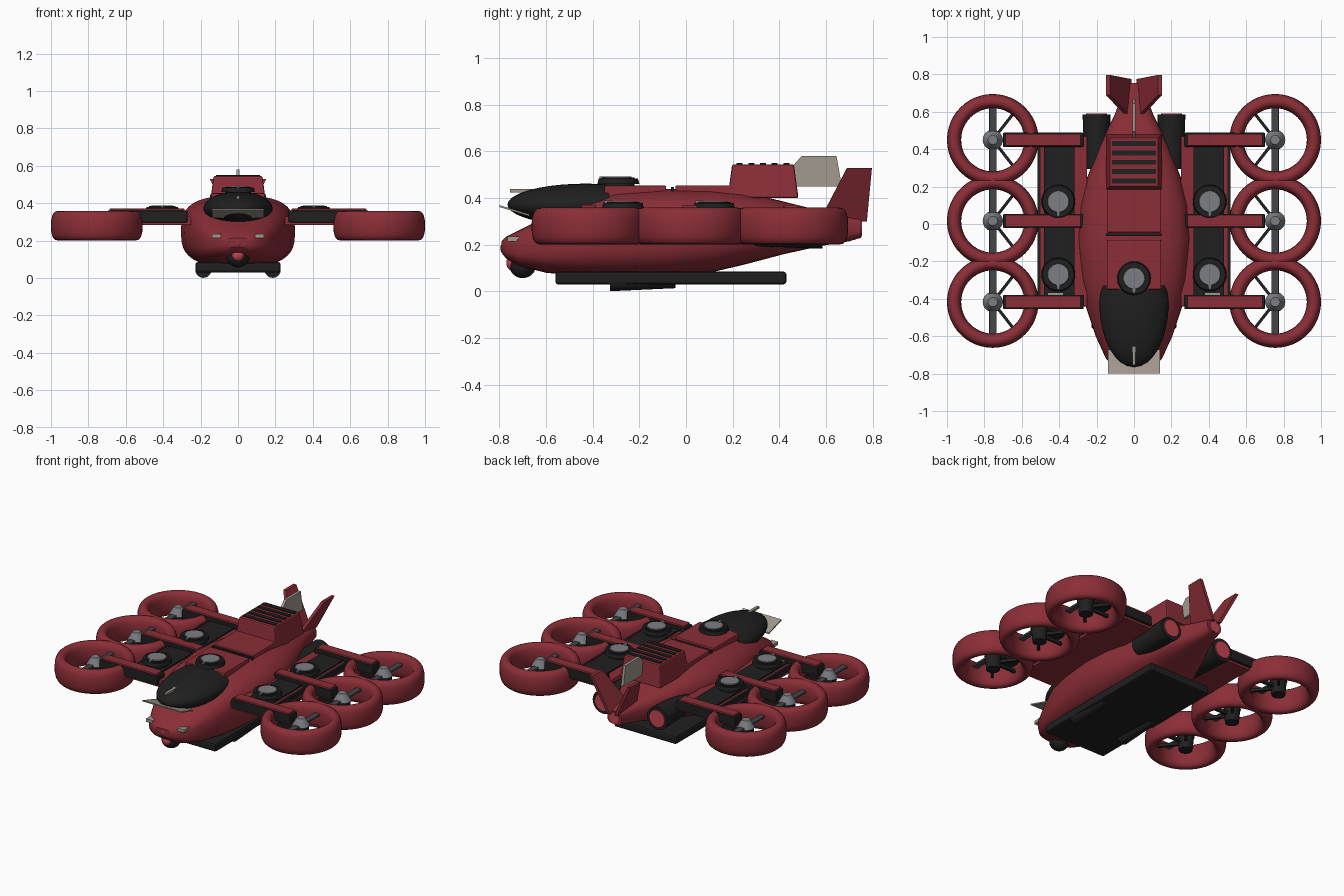
import bpy, bmesh, math
from mathutils import Matrix, Vector

if "Cube" in bpy.data.objects:
    bpy.data.objects.remove(bpy.data.objects["Cube"])


def material(name, rgb):
    m = bpy.data.materials.new(name)
    m.use_nodes = True
    m.diffuse_color = (*rgb, 1)
    bsdf = m.node_tree.nodes["Principled BSDF"]
    bsdf.inputs["Base Color"].default_value = (*rgb, 1)
    bsdf.inputs["Roughness"].default_value = 0.6
    return m


RED = material("deep red", (0.26, 0.027, 0.038))
BRIGHT = material("bright red", (0.55, 0.06, 0.08))
BLACK = material("black", (0.014, 0.014, 0.014))
STEEL = material("steel grey", (0.2, 0.21, 0.23))
DARK = material("dark grey", (0.055, 0.06, 0.065))
BEIGE = material("beige", (0.36, 0.32, 0.27))


def finish(name, bm, mat, smooth=True, bevel=0):
    bmesh.ops.recalc_face_normals(bm, faces=bm.faces)
    me = bpy.data.meshes.new(name)
    bm.to_mesh(me)
    bm.free()
    me.materials.append(mat)
    ob = bpy.data.objects.new(name, me)
    bpy.context.collection.objects.link(ob)
    if bevel:
        mod = ob.modifiers.new("bevel", "BEVEL")
        mod.width, mod.segments = bevel, 2
    if smooth:
        bpy.ops.object.select_all(action="DESELECT")
        ob.select_set(True)
        bpy.context.view_layer.objects.active = ob
        bpy.ops.object.shade_smooth_by_angle(angle=math.radians(35))
    return ob


def box(name, x, y, z, mat, bevel=0, top=1.0):
    """Box from (min, max) ranges; top scales the upper face."""
    bm = bmesh.new()
    bmesh.ops.create_cube(bm, size=1)
    for v in bm.verts:
        k = top if v.co.z > 0 else 1
        v.co = [(a + b) / 2 + c * (b - a) * s
                for (a, b), c, s in zip((x, y, z), v.co, (k, k, 1))]
    return finish(name, bm, mat, False, bevel)


def cyl(name, loc, r1, r2, depth, mat, axis="Z", seg=32):
    bm = bmesh.new()
    bmesh.ops.create_cone(bm, cap_ends=True, segments=seg, radius1=r1, radius2=r2, depth=depth)
    turn = Matrix.Rotation(-math.pi / 2, 4, "X") if axis == "Y" else Matrix()
    bm.transform(Matrix.Translation(loc) @ turn)
    return finish(name, bm, mat)


def ball(name, loc, radii, mat, cut_y=None):
    bm = bmesh.new()
    bmesh.ops.create_uvsphere(bm, u_segments=32, v_segments=20, radius=1)
    bm.transform(Matrix.Translation(loc) @ Matrix.Diagonal((*radii, 1)))
    if cut_y is not None:
        cut = bmesh.ops.bisect_plane(bm, geom=bm.verts[:] + bm.edges[:] + bm.faces[:],
                                     plane_co=(0, cut_y, 0), plane_no=(0, 1, 0), clear_outer=True)
        bmesh.ops.contextual_create(bm, geom=[e for e in cut["geom_cut"]
                                              if isinstance(e, bmesh.types.BMEdge)])
    return finish(name, bm, mat)


def plate(name, points, thick, mat, place=Matrix()):
    """Flat outline in the y-z plane, thickened along x."""
    bm = bmesh.new()
    sides = [[bm.verts.new((s * thick / 2, y, z)) for y, z in points] for s in (-1, 1)]
    bm.faces.new(sides[0])
    bm.faces.new(sides[1])
    for i in range(len(points)):
        j = (i + 1) % len(points)
        bm.faces.new((sides[0][i], sides[0][j], sides[1][j], sides[1][i]))
    bm.transform(place)
    return finish(name, bm, mat, False)


def oval(a, b, n, count):
    """Superellipse outline."""
    for i in range(count):
        t = math.tau * i / count
        c, s = math.cos(t), math.sin(t)
        yield (a * math.copysign(abs(c) ** (2 / n), c), b * math.copysign(abs(s) ** (2 / n), s))


def skin(bm, rings, closed=False):
    last = len(rings) if closed else len(rings) - 1
    for k in range(last):
        a, b = rings[k], rings[(k + 1) % len(rings)]
        for i in range(len(a)):
            j = (i + 1) % len(a)
            bm.faces.new((a[i], a[j], b[j], b[i]))


# Fuselage: y, half width, bottom, top
sections = [(-.79, .06, .165, .215), (-.77, .10, .14, .235), (-.72, .15, .11, .26),
            (-.6, .205, .08, .32), (-.45, .255, .065, .385), (-.3, .285, .06, .425),
            (-.08, .305, .06, .44), (.1, .29, .08, .437), (.25, .25, .115, .425),
            (.42, .185, .16, .385), (.58, .105, .195, .345), (.7, .06, .215, .325),
            (.75, .052, .23, .315)]
bm = bmesh.new()
rings = [[bm.verts.new((x, y, (lo + hi) / 2 + z)) for x, z in oval(w, (hi - lo) / 2, 2.9, 40)]
         for y, w, lo, hi in sections]
skin(bm, rings)
bm.faces.new(rings[0])
bm.faces.new(rings[-1])
finish("fuselage", bm, RED)
cyl("tail_cap", (0, .748, .272), .036, .036, .012, BRIGHT, "Y")

# Canopy, visor and probe
ball("canopy", (0, -.43, .372), (.185, .335, .09), BLACK, cut_y=-.33)
plate("visor", [(-.8, .37), (-.8, .362), (-.67, .322), (-.67, .33)], .28, BEIGE)
box("canopy_probe", (-.009, .009), (-.755, -.645), (.424, .438), BEIGE)

# Spine panels and rear intake
box("front_spine_panel", (-.145, .145), (-.35, -.085), (.4, .453), RED, .006)
box("rear_spine_panel", (-.145, .145), (-.045, .2), (.4, .455), RED, .006)
box("spine_seam", (-.15, .15), (-.065, -.052), (.4, .448), BLACK)
box("intake_housing", (-.15, .15), (.178, .482), (.4, .545), RED, .008, top=.87)
for i in range(5):
    y = .23 + i * .05
    box("intake_slat", (-.118, .118), (y - .013, y + .013), (.541, .55), BLACK)

# Tail fins
plate("centre_fin", [(.46, .45), (.46, .54), (.495, .58), (.645, .58), (.668, .45)], .018, BEIGE)
for side in (-1, 1):
    lean = Matrix.Identity(4)
    lean[0][2], lean[0][3] = side * .5, -side * .125
    plate("tail_fin", [(.57, .3), (.69, .53), (.797, .53), (.775, .3)], .022, RED, lean)

# Nose sensors
ball("nose_turret", (0, -.70, .115), (.06, .058, .058), BLACK)
ball("turret_eye", (0, -.745, .122), (.032, .025, .032), BRIGHT)
ball("nose_beacon", (0, -.775, .185), (.028, .02, .028), RED)


def pod(name, x, y, base, top):
    """Round lift vent with a grey core."""
    cyl(name + "_neck", (x, y, (base + top) / 2), .07, .07, top - base, BLACK)
    cyl(name + "_rim", (x, y, top - .016), .09, .084, .022, BLACK)
    cyl(name + "_core", (x, y, top - .002), .062, .056, .012, STEEL)
    box(name + "_slot", (x - .008, x + .008), (y - .08, y - .045), (top - .006, top + .005), STEEL)


pod("spine_vent", 0, -.29, .42, .488)

# Belly tray
box("belly_tray", (-.228, .228), (-.56, .43), (.03, .085), BLACK, .012)

BOOM_Y = (-.417, .016, .45)
for side in (-1, 1):
    def span(a, b):
        return tuple(sorted((side * a, side * b)))

    # Belly runner, headlight and rear jet
    cyl("belly_runner", (side * .185, -.185, .044), .043, .03, .28, BLACK, "Y", 20)
    box("headlight", span(.09, .14), (-.765, -.69), (.214, .235), BEIGE)
    cyl("rear_jet", (side * .2, .44, .258), .064, .075, .29, BLACK, "Y")
    cyl("jet_nozzle", (side * .2, .586, .258), .056, .056, .012, BRIGHT, "Y")

    # Wing deck
    box("wing_deck", span(.25, .513), (-.44, .47), (.283, .33), RED, .005)
    box("wing_panel", span(.318, .482), (-.42, .45), (.33, .339), BLACK)
    box("deck_edge", span(.5, .516), (-.45, .48), (.3, .335), BLACK)
    box("deck_marker", span(.38, .46), (-.385, -.368), (.336, .343), BEIGE)
    for y in (-.27, .12):
        pod("wing_vent", side * .405, y, .32, .384)

    for y in BOOM_Y:
        # Boom
        box("boom", span(.27, .7), (y - .038, y + .038), (.298, .36), BLACK, .005)
        box("boom_cover", span(.285, .688), (y - .032, y + .032), (.355, .371), RED, .004)

        # Ducted ring
        x = side * .755
        bm = bmesh.new()
        profile = list(oval(.038, .079, 2.5, 20))
        rings = []
        for k in range(48):
            t = math.tau * k / 48
            rings.append([bm.verts.new((x + (.207 + r) * math.cos(t),
                                        y + (.207 + r) * math.sin(t), .28 + z))
                          for r, z in profile])
        skin(bm, rings, closed=True)
        finish("duct_ring", bm, RED)

        # Rotor
        cyl("rotor_motor", (x, y, .255), .042, .05, .09, BLACK, seg=24)
        cyl("rotor_hub", (x, y, .325), .054, .025, .05, STEEL, seg=24)
        box("rotor_blade", (x - .02, x + .02), (y - .175, y + .175), (.298, .312), DARK, .004)
        for angle in (-52, 0, 52):
            bm = bmesh.new()
            bmesh.ops.create_cube(bm, size=1)
            bm.transform(Matrix.Translation((x, y, .26))
                         @ Matrix.Rotation(math.radians(angle) + (math.pi if side > 0 else 0), 4, "Z")
                         @ Matrix.Translation((.1, 0, 0)) @ Matrix.Diagonal((.17, .016, .02, 1)))
            finish("duct_strut", bm, BLACK, False)
